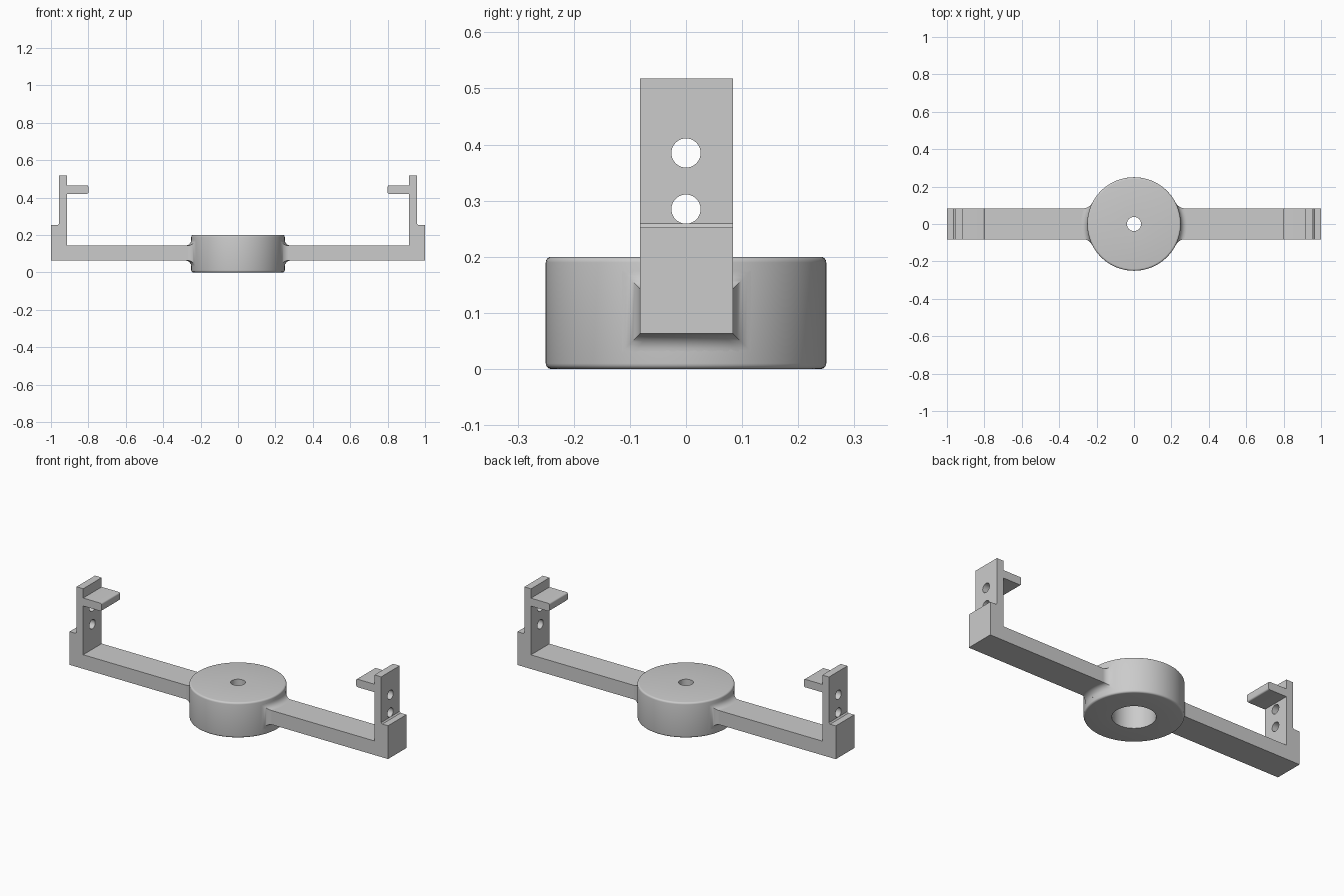
import bpy, bmesh, math
from mathutils import Matrix

if "Cube" in bpy.data.objects:
    bpy.data.objects.remove(bpy.data.objects["Cube"])

grey = bpy.data.materials.new("plain grey")
grey.use_nodes = True
colour = (0.6, 0.6, 0.6, 1)
grey.diffuse_color = colour
grey.node_tree.nodes["Principled BSDF"].inputs["Base Color"].default_value = colour

HUB_R, HUB_H = 0.25, 0.2
Y0, Y1 = -0.082, 0.084      # arm width
Z0, Z1 = 0.063, 0.143       # arm thickness
FILLET = 0.032


def finish(name, bm, angle=35):
    bmesh.ops.remove_doubles(bm, verts=bm.verts, dist=1e-5)
    bmesh.ops.recalc_face_normals(bm, faces=bm.faces)
    mesh = bpy.data.meshes.new(name)
    bm.to_mesh(mesh)
    bm.free()
    mesh.materials.append(grey)
    obj = bpy.data.objects.new(name, mesh)
    bpy.context.collection.objects.link(obj)
    smooth(obj, angle)
    return obj


def smooth(obj, angle=35):
    bpy.ops.object.select_all(action='DESELECT')
    obj.select_set(True)
    bpy.context.view_layer.objects.active = obj
    bpy.ops.object.shade_smooth_by_angle(angle=math.radians(angle))


def arc(cx, cz, r, start, end, steps=4):
    angles = [math.radians(start + (end - start) * i / steps) for i in range(steps + 1)]
    return [(cx + r * math.cos(a), cz + r * math.sin(a)) for a in angles]


def make_hub():
    # Rounded disc with a small top hole and a wide bore from below
    e, hole, bore, depth = 0.01, 0.038, 0.11, 0.15
    profile = [(hole, depth), (hole, HUB_H)]
    profile += arc(HUB_R - e, HUB_H - e, e, 90, 0)
    profile += arc(HUB_R - e, e, e, 0, -90)
    profile += [(bore, 0), (bore, depth)]
    bm = bmesh.new()
    verts = [bm.verts.new((x, 0, z)) for x, z in profile]
    edges = [bm.edges.new((v, verts[i - 1])) for i, v in enumerate(verts)]
    bmesh.ops.spin(bm, geom=verts + edges, cent=(0, 0, 0), axis=(0, 0, 1),
                   angle=math.tau, steps=96)
    finish("hub", bm)


def make_arm(name, side):
    # Arm, upright and shelf share one extruded outline
    c, t = 0.007, 0.008
    outline = [(0.2, Z0), (1, Z0), (1, 0.252)]
    outline += [(0.957 + c, 0.252), (0.957, 0.252 + c), (0.957, 0.518), (0.915, 0.518), (0.915, 0.465)]
    outline += arc(0.8 + t, 0.465 - t, t, 90, 180)
    outline += arc(0.8 + t, 0.42 + t, t, 180, 270)
    outline += [(0.915, 0.42), (0.915, Z1), (0.2, Z1)]
    bm = bmesh.new()
    face = bm.faces.new([bm.verts.new((side * x, Y0, z)) for x, z in outline])
    new = bmesh.ops.extrude_face_region(bm, geom=[face])["geom"]
    bmesh.ops.translate(bm, vec=(0, Y1 - Y0, 0),
                        verts=[g for g in new if isinstance(g, bmesh.types.BMVert)])
    arm = finish(name, bm)

    # Two screw holes through the upright
    bm = bmesh.new()
    for z in (0.285, 0.385):
        place = Matrix.Translation((side * 0.94, 0, z)) @ Matrix.Rotation(math.pi / 2, 4, 'Y')
        bmesh.ops.create_cone(bm, cap_ends=True, segments=40, radius1=0.026,
                              radius2=0.026, depth=0.1, matrix=place)
    cutter = finish("hole_cutter", bm)
    cutter.hide_render = True
    mod = arm.modifiers.new("holes", 'BOOLEAN')
    mod.operation, mod.solver, mod.object = 'DIFFERENCE', 'EXACT', cutter
    bpy.ops.object.select_all(action='DESELECT')
    arm.select_set(True)
    bpy.context.view_layer.objects.active = arm
    bpy.ops.object.modifier_apply(modifier=mod.name)
    bpy.data.objects.remove(cutter)
    smooth(arm)


def make_collar(name, side):
    # Concave fillet that flares from the arm onto the round hub wall
    n, steps = 10, 8
    bm = bmesh.new()
    rings = []
    for k in range(steps + 2):
        a = math.pi / 2 * min(k, steps) / steps
        s = FILLET * (1 - math.sin(a))
        d = FILLET * (1 - math.cos(a))
        if k > steps:
            s = -0.03
        y0, y1, z0, z1 = Y0 - d, Y1 + d, Z0 - d, Z1 + d
        ys = [y0 + (y1 - y0) * i / n for i in range(n + 1)]
        points = [(y, z0) for y in ys] + [(y, z1) for y in reversed(ys)]
        rings.append([bm.verts.new((side * (math.sqrt(HUB_R ** 2 - y * y) + s), y, z))
                      for y, z in points])
    for r0, r1 in zip(rings, rings[1:]):
        for i in range(len(r0)):
            bm.faces.new((r0[i - 1], r0[i], r1[i], r1[i - 1]))
    # Close both ends inside the solid parts
    for ring in (rings[0], rings[-1]):
        for i in range(n):
            bm.faces.new((ring[i], ring[i + 1], ring[-2 - i], ring[-1 - i]))
    finish(name, bm)


make_hub()
for label, side in (("left", 1), ("right", -1)):
    make_arm(label + "_arm", side)
    make_collar(label + "_arm_fillet", side)
